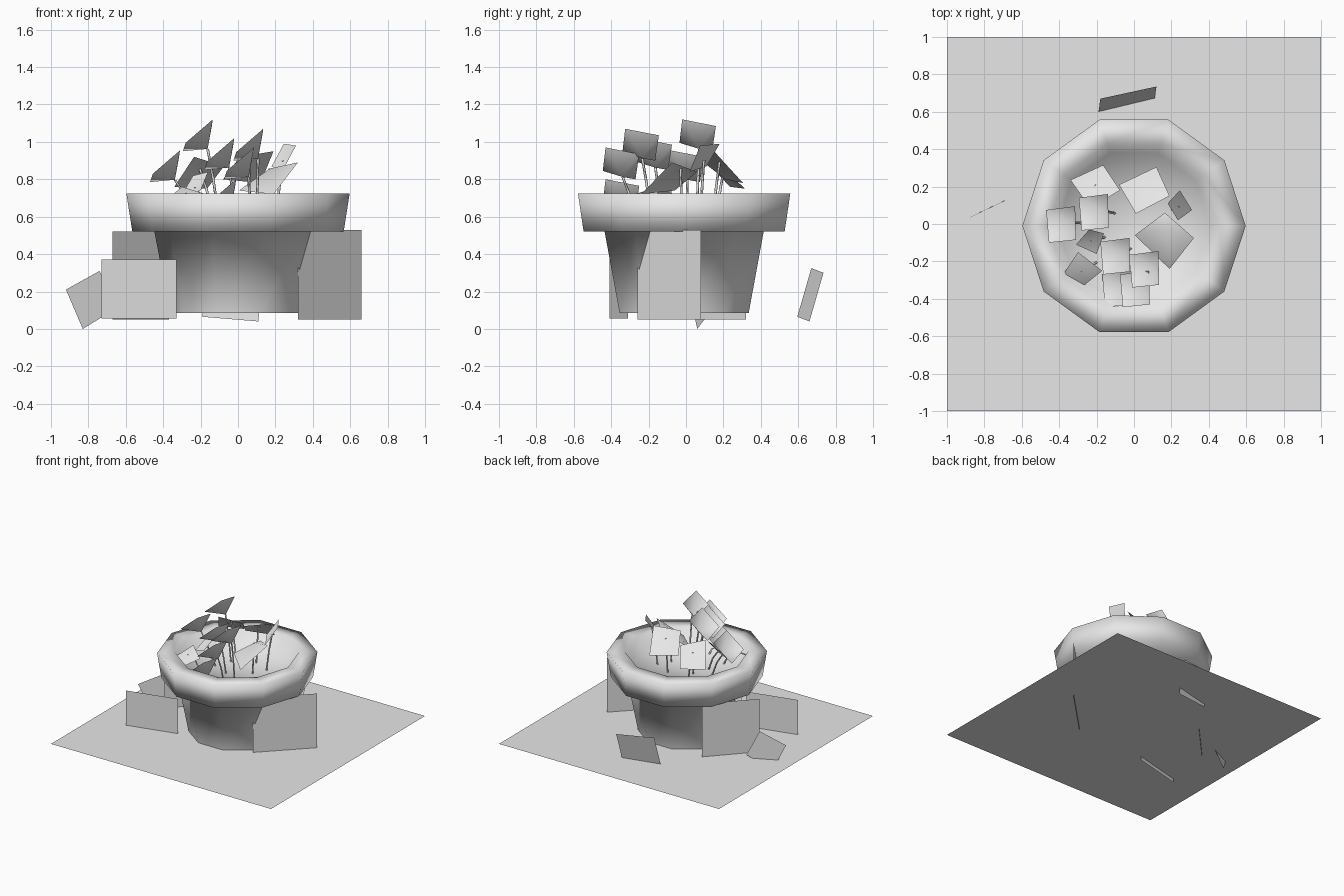
import bpy
import math
from mathutils import Vector

cube = bpy.data.objects.get("Cube")
if cube:
    bpy.data.objects.remove(cube)

grey = bpy.data.materials.new("plain grey")
grey.use_nodes = True
grey.diffuse_color = (0.8, 0.8, 0.8, 1)
grey.node_tree.nodes["Principled BSDF"].inputs["Base Color"].default_value = (0.8, 0.8, 0.8, 1)


def make(name, verts, faces, smooth=False):
    mesh = bpy.data.meshes.new(name)
    mesh.from_pydata([tuple(v) for v in verts], [], faces)
    mesh.materials.append(grey)
    mesh.polygons.foreach_set("use_smooth", [smooth] * len(mesh.polygons))
    mesh.update()
    obj = bpy.data.objects.new(name, mesh)
    bpy.context.collection.objects.link(obj)
    return obj


def lathe(name, profile, sides, centre_y, end_z):
    """Spin a radius/height profile and close its last ring with a fan."""
    verts, faces = [], []
    for r, z in profile:
        for i in range(sides):
            a = math.tau * i / sides
            verts.append((r * math.cos(a), centre_y + r * math.sin(a), z))
    for k in range(len(profile) - 1):
        for i in range(sides):
            j = (i + 1) % sides
            faces.append((k * sides + i, k * sides + j,
                          (k + 1) * sides + j, (k + 1) * sides + i))
    last = (len(profile) - 1) * sides
    verts.append((0, centre_y, end_z))
    for i in range(sides):
        faces.append((last + i, last + (i + 1) % sides, len(verts) - 1))
    return make(name, verts, faces, True)


def upright_card(name, start, end, low, high):
    verts = [(*start, low), (*end, low), (*end, high), (*start, high)]
    make(name, verts, [(0, 1, 2, 3)])


def stem(name, top, root, radius=0.007, sides=4):
    """Thin tube rising out of the soil and leaning to its leaf."""
    middle = root.lerp(top, 0.5) + Vector((0, 0, 0.03))
    verts, faces = [], []
    for p in (root, middle, top):
        for i in range(sides):
            a = math.tau * i / sides
            verts.append(p + Vector((math.cos(a), math.sin(a), 0)) * radius)
    for k in range(2):
        for i in range(sides):
            j = (i + 1) % sides
            faces.append((k * sides + i, k * sides + j,
                          (k + 1) * sides + j, (k + 1) * sides + i))
    make(name, verts, faces, True)


def leaf(name, corners, dent):
    """Square leaf whose middle is drawn down to the stem."""
    corners = [Vector(c) for c in corners]
    mean = sum(corners, Vector()) / 4
    centre = mean + Vector(dent)
    faces = [(i, (i + 1) % 4, 4) for i in range(4)]
    normal_z = (corners[1] - corners[0]).cross(corners[2] - corners[1]).z
    if normal_z < 0:
        faces = [f[::-1] for f in faces]
    make(name, corners + [centre], faces, True)
    root = Vector((centre.x * 0.75 + 0.02, centre.y * 0.8, 0.58))
    stem(name + "_stem", centre, root)


# Ground sheet
make("ground_sheet", [(-1, -1, 0.085), (1, -1, 0.085), (1, 1, 0.085), (-1, 1, 0.085)],
     [(0, 1, 2, 3)])

# Ten-sided pot with heavy rim and hollow top
lathe("pot", [(0.363, 0.085), (0.447, 0.52), (0.565, 0.52), (0.597, 0.725),
              (0.46, 0.725), (0.41, 0.61)], 10, -0.01, 0.59)

# Upright cards around the pot
upright_card("left_card", (0.32, -0.26), (0.66, 0.08), 0.05, 0.53)
upright_card("right_card", (-0.67, 0.0), (-0.37, 0.32), 0.05, 0.52)
upright_card("front_card", (-0.73, -0.41), (-0.33, -0.31), 0.055, 0.37)

# Fallen cards
make("back_fallen_card", [(-0.19, 0.595, 0.065), (0.11, 0.66, 0.04),
                          (0.12, 0.735, 0.30), (-0.18, 0.67, 0.325)], [(3, 2, 1, 0)])
make("side_fallen_card", [(-0.92, 0.015, 0.21), (-0.83, 0.06, 0.0),
                          (-0.65, 0.145, 0.11), (-0.74, 0.10, 0.31)], [(0, 1, 2, 3)])

# Tilted leaves sharing one shape
tilted = [(0.08, -0.08, 0.085), (0.075, 0.10, 0.05),
          (-0.08, 0.08, -0.085), (-0.065, -0.095, -0.04)]
places = [(0.055, -0.245, 0.985), (-0.215, 0.06, 1.035), (-0.39, -0.005, 0.87),
          (-0.10, -0.175, 0.935), (0.005, -0.35, 0.885), (-0.09, -0.35, 0.715)]
for n, place in enumerate(places, 1):
    leaf(f"tilted_leaf_{n}", [Vector(c) + Vector(place) for c in tilted],
         (0.05, 0.01, -0.075))

# Spreading leaves
leaf("back_right_leaf", [(-0.34, 0.235, 0.76), (-0.165, 0.315, 0.75),
                         (-0.075, 0.18, 0.87), (-0.235, 0.085, 0.92)], (0, 0, 0.03))
leaf("back_left_leaf", [(-0.08, 0.21, 0.80), (0.12, 0.305, 0.78),
                        (0.19, 0.15, 0.95), (0.01, 0.055, 0.92)], (0, 0, 0.03))
leaf("small_left_leaf", [(0.18, 0.11, 0.87), (0.245, 0.18, 0.99),
                         (0.31, 0.075, 0.98), (0.235, 0.02, 0.84)], (0, 0, -0.02))
leaf("drooping_left_leaf", [(0.005, -0.06, 0.74), (0.165, 0.06, 0.84),
                            (0.32, -0.075, 0.89), (0.19, -0.24, 0.72)], (0, 0.05, 0.06))
leaf("low_right_leaf", [(-0.38, -0.27, 0.69), (-0.27, -0.33, 0.66),
                        (-0.17, -0.25, 0.72), (-0.30, -0.15, 0.76)], (0, 0, 0.02))
leaf("inner_right_leaf", [(-0.31, -0.11, 0.70), (-0.24, -0.03, 0.82),
                          (-0.16, -0.05, 0.84), (-0.20, -0.16, 0.74)], (0, 0, -0.02))
